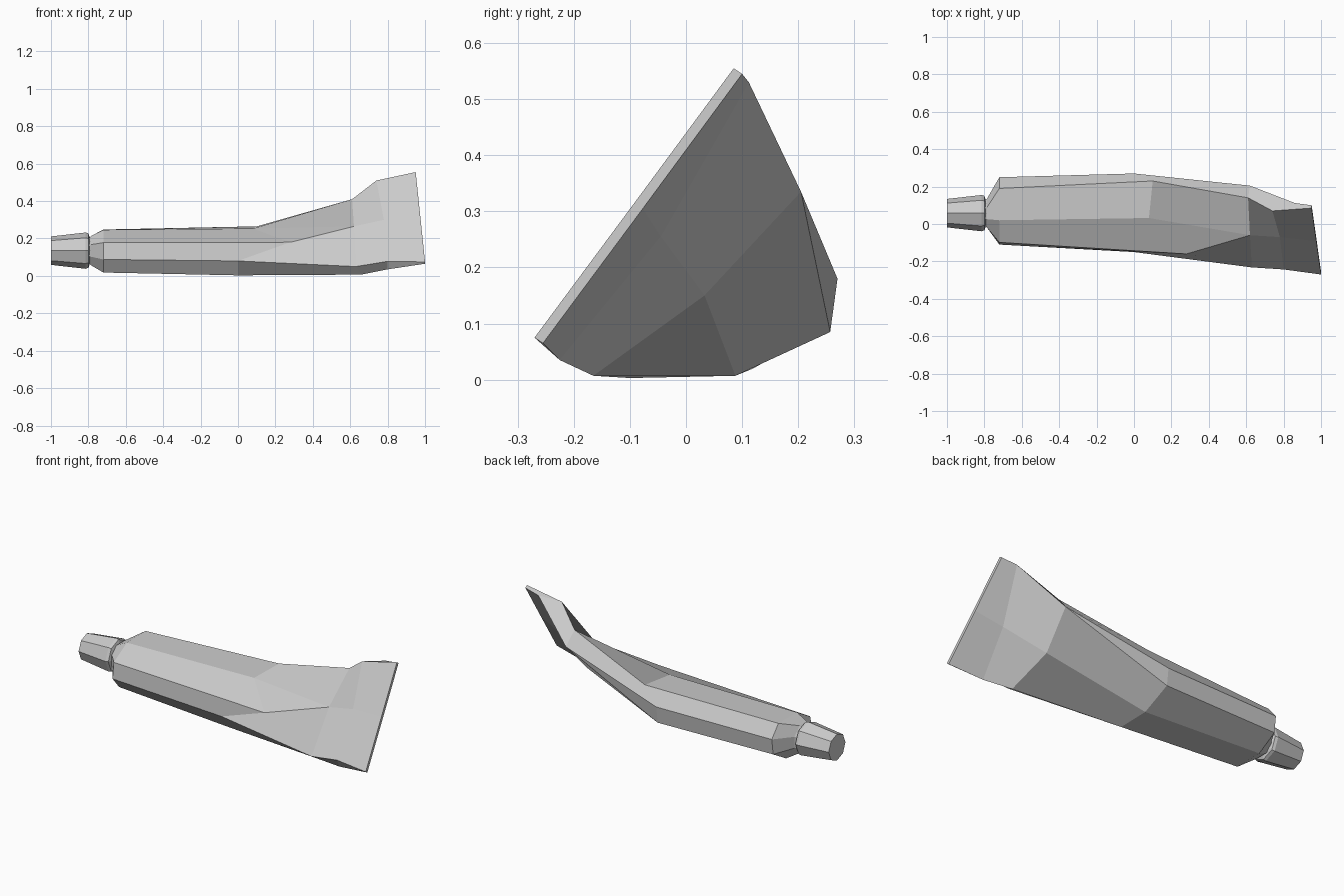
import bpy, bmesh, math

if "Cube" in bpy.data.objects:
    bpy.data.objects.remove(bpy.data.objects["Cube"])


def loft(name, rings):
    """Skin a list of equal-length rings, cap both ends, weld merged points."""
    bm = bmesh.new()
    rows = [[bm.verts.new(p) for p in r] for r in rings]
    n = len(rows[0])
    for a, b in zip(rows, rows[1:]):
        for i in range(n):
            j = (i + 1) % n
            bm.faces.new((a[i], a[j], b[j], b[i]))
    bm.faces.new(rows[0][::-1])
    bm.faces.new(rows[-1])
    bmesh.ops.remove_doubles(bm, verts=bm.verts, dist=0.0005)
    bmesh.ops.recalc_face_normals(bm, faces=bm.faces)
    me = bpy.data.meshes.new(name)
    bm.to_mesh(me)
    bm.free()
    ob = bpy.data.objects.new(name, me)
    bpy.context.collection.objects.link(ob)
    return ob


def octagon(x, r, turn=0.0, cy=0.058, cz=0.135):
    return [(x, cy + r * math.cos(math.radians(turn - 45 * i)),
             cz + r * math.sin(math.radians(turn - 45 * i))) for i in range(8)]


def squashed(half, cy, cz, xs):
    """Eight-sided section: four offsets mirrored through the centre."""
    pts = half + [(-y, -z) for y, z in half]
    return [(x, cy + y, cz + z) for x, (y, z) in zip(xs, pts)]


# tapered octagonal cap
loft("cap", [octagon(-1.0, 0.076), octagon(-0.815, 0.097),
             octagon(-0.80, 0.092), octagon(-0.792, 0.07)])

# tube body: neck, shoulder, belly, then a twisted flat tail
neck = [octagon(-0.80, 0.07, 22.5), octagon(-0.785, 0.085, 22.5)]
shoulder = squashed([(0.18, 0.045), (0.168, -0.045), (0.05, -0.113), (-0.12, -0.115)],
                    0.07, 0.133, [-0.72] * 8)
belly = squashed([(0.21, 0.05), (0.197, -0.045), (0.028, -0.123), (-0.16, -0.127)],
                 0.06, 0.13, [0, 0, 0, 0, 0, 0.28, 0.08, 0.1])
belly[5] = (0.28, -0.16, 0.18)
belly[7] = (0.10, 0.23, 0.265)


def tail(back_top, under, back_low, front_low, mid, front_top):
    return [back_top, back_top, under, back_low, front_low, mid, mid, front_top]


fold = tail((0.62, 0.205, 0.335), (0.60, 0.033, 0.15), (0.66, -0.165, 0.007),
            (0.63, -0.232, 0.05), (0.62, -0.06, 0.265), (0.61, 0.14, 0.41))
crimp = tail((0.86, 0.112, 0.53), (0.82, -0.045, 0.255), (0.80, -0.225, 0.035),
             (0.80, -0.243, 0.078), (0.78, -0.07, 0.30), (0.74, 0.07, 0.51))
edge = tail((0.95, 0.10, 0.545), (0.975, -0.077, 0.305), (1.0, -0.255, 0.065),
            (1.0, -0.27, 0.075), (0.975, -0.092, 0.315), (0.95, 0.085, 0.555))
loft("tube_body", neck + [shoulder, belly, fold, crimp, edge])
